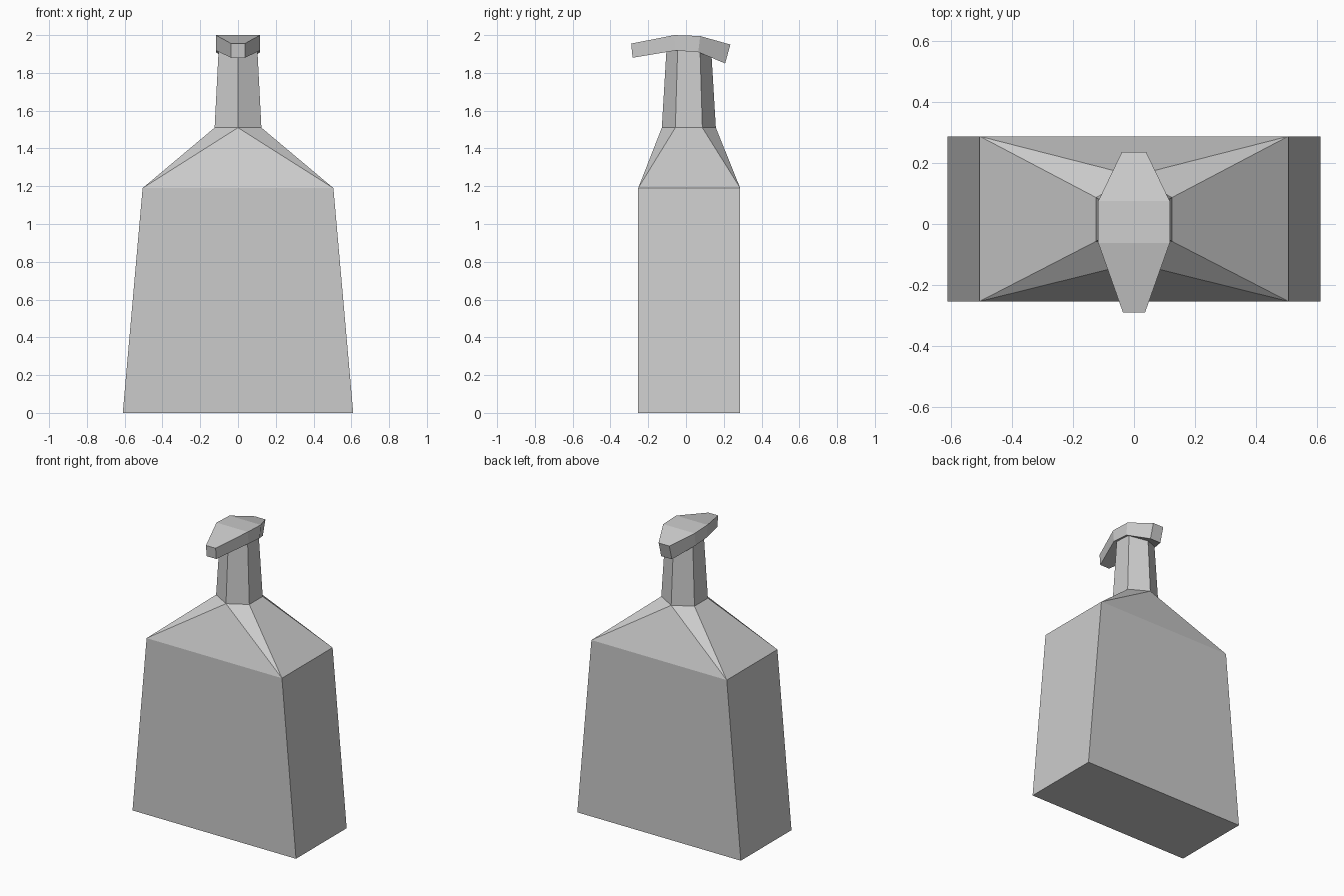
import bpy, bmesh, math

cube = bpy.data.objects.get("Cube")
if cube:
    bpy.data.objects.remove(cube, do_unlink=True)

grey = bpy.data.materials.new("plain grey")
grey.use_nodes = True
grey.diffuse_color = (0.6, 0.6, 0.6, 1)
grey.node_tree.nodes["Principled BSDF"].inputs["Base Color"].default_value = grey.diffuse_color


def rectangle(half_width, z):
    return [(x, y, z) for x in (-half_width, half_width) for y in (-0.253, 0.287)]


def hexagon(radius, z):
    angles = [math.radians(90 + 60 * i) for i in range(6)]
    return [(radius * math.cos(a), 0.015 + radius * math.sin(a), z) for a in angles]


def finish(name, bm):
    bmesh.ops.recalc_face_normals(bm, faces=bm.faces)
    mesh = bpy.data.meshes.new(name)
    bm.to_mesh(mesh)
    bm.free()
    mesh.materials.append(grey)
    obj = bpy.data.objects.new(name, mesh)
    bpy.context.collection.objects.link(obj)


def hull(name, points):
    bm = bmesh.new()
    for p in points:
        bm.verts.new(p)
    bmesh.ops.convex_hull(bm, input=bm.verts[:])
    bmesh.ops.dissolve_limit(bm, angle_limit=0.01, verts=bm.verts[:], edges=bm.edges[:])
    finish(name, bm)


# Tapered body with sloping shoulders that meet the neck
hull("bottle_body", rectangle(0.61, 0) + rectangle(0.505, 1.19) + hexagon(0.143, 1.51))

# Six-sided neck
hull("neck", hexagon(0.143, 1.51) + hexagon(0.118, 1.93))

# Pump head: rings of half width, top (y, z) and bottom (y, z), front to back
stations = [
    (0.036, (-0.29, 1.955), (-0.283, 1.88)),
    (0.117, (-0.062, 2.0), (-0.055, 1.918)),
    (0.117, (0.075, 1.995), (0.065, 1.91)),
    (0.04, (0.235, 1.95), (0.207, 1.85)),
]
bm = bmesh.new()
rings = []
for w, top, bottom in stations:
    corners = [(-w, *top), (w, *top), (w, *bottom), (-w, *bottom)]
    rings.append([bm.verts.new(c) for c in corners])
for a, b in zip(rings, rings[1:]):
    for i in range(4):
        j = (i + 1) % 4
        bm.faces.new((a[i], a[j], b[j], b[i]))
bm.faces.new(rings[0])
bm.faces.new(rings[-1])
finish("pump_head", bm)
